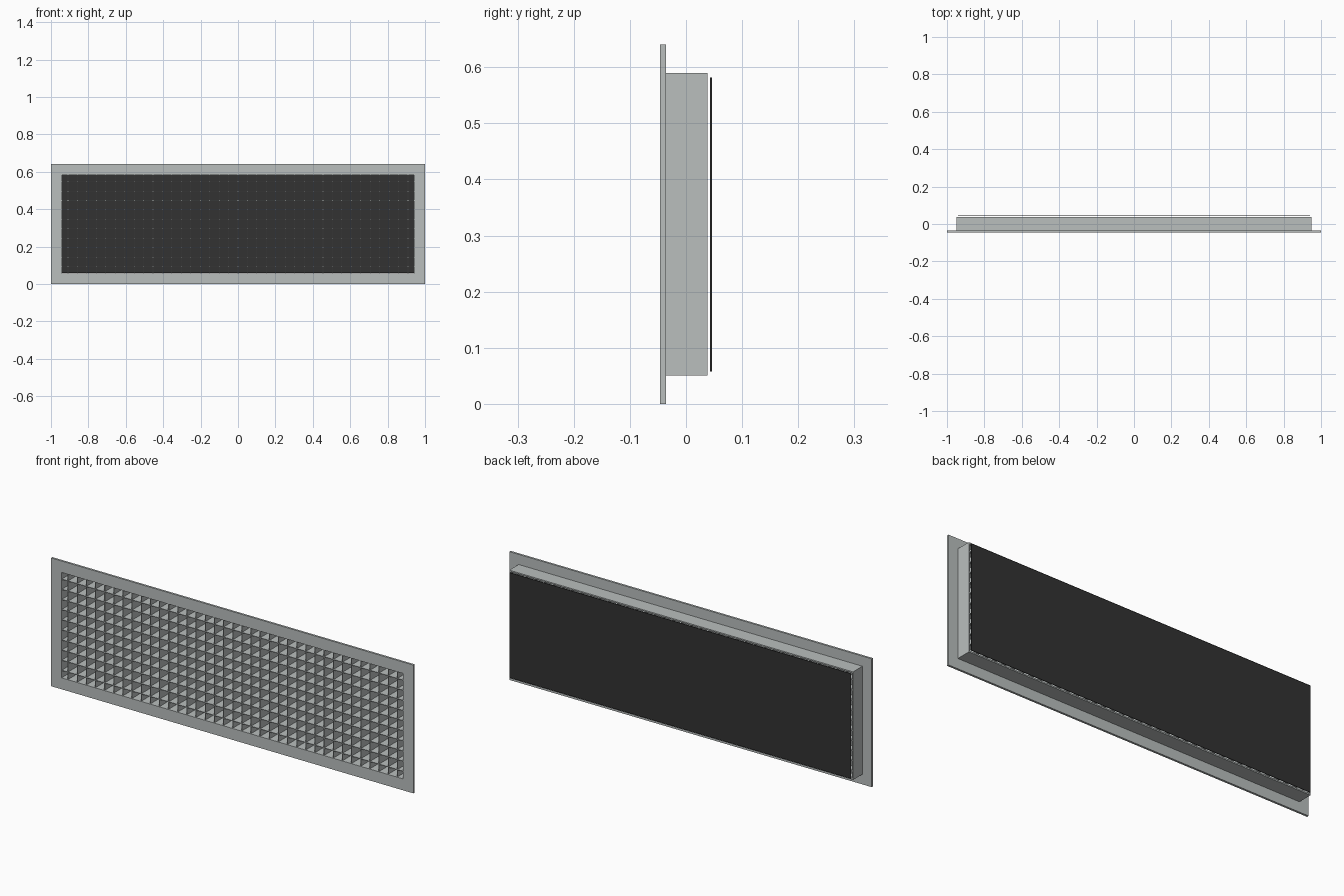
import bpy, bmesh
from mathutils import Matrix

if "Cube" in bpy.data.objects:
    bpy.data.objects.remove(bpy.data.objects["Cube"])

ZC = 0.32                      # height of the grille centre
OPEN_X, OPEN_Z = 0.942, 0.263  # half size of the opening
PITCH, SLAT = 0.0505, 0.003    # core cell spacing and slat thickness


def material(name, rgb):
    m = bpy.data.materials.new(name)
    m.diffuse_color = (*rgb, 1)
    m.use_nodes = True
    m.node_tree.nodes["Principled BSDF"].inputs["Base Color"].default_value = m.diffuse_color
    return m


grey = material("painted_grey", (0.49, 0.52, 0.515))
black = material("matte_black", (0.032, 0.032, 0.032))


def add_box(bm, x0, x1, y0, y1, z0, z1):
    size = Matrix.Diagonal((x1 - x0, y1 - y0, z1 - z0, 1))
    centre = Matrix.Translation(((x0 + x1) / 2, (y0 + y1) / 2, (z0 + z1) / 2))
    bmesh.ops.create_cube(bm, size=1, matrix=centre @ size)


def finish(name, bm, mat):
    bmesh.ops.recalc_face_normals(bm, faces=bm.faces)
    mesh = bpy.data.meshes.new(name)
    bm.to_mesh(mesh)
    bm.free()
    mesh.materials.append(mat)
    bpy.context.collection.objects.link(bpy.data.objects.new(name, mesh))


def frame(name, hx, hz, y0, y1):
    """Rectangular ring around the opening, swept from y0 to y1."""
    bm = bmesh.new()
    corners = ((-1, -1), (1, -1), (1, 1), (-1, 1))
    loops = [[bm.verts.new((sx * w, y, ZC + sz * h)) for sx, sz in corners]
             for w, h, y in ((hx, hz, y0), (hx, hz, y1),
                             (OPEN_X, OPEN_Z, y1), (OPEN_X, OPEN_Z, y0))]
    for k in range(4):
        a, b = loops[k], loops[(k + 1) % 4]
        for i in range(4):
            j = (i + 1) % 4
            bm.faces.new((a[i], a[j], b[j], b[i]))
    finish(name, bm, grey)


# Front flange and the duct collar behind it
frame("front_flange", 1.0, 0.32, -0.046, -0.0355)
frame("duct_collar", 0.949, 0.2695, -0.0355, 0.038)

# Egg-crate core: upright slats, then level slats
Y0, Y1 = -0.043, 0.0375
bm = bmesh.new()
for i in range(-18, 19):
    x = i * PITCH
    add_box(bm, x - SLAT / 2, x + SLAT / 2, Y0, Y1, ZC - OPEN_Z, ZC + OPEN_Z)
finish("upright_slats", bm, grey)

bm = bmesh.new()
for i in range(10):
    z = ZC + (i - 4.5) * PITCH
    add_box(bm, -OPEN_X, OPEN_X, Y0, Y1, z - SLAT / 2, z + SLAT / 2)
finish("level_slats", bm, grey)

# Dark blanking plate floating just behind the collar
bm = bmesh.new()
add_box(bm, -0.942, 0.942, 0.043, 0.046, ZC - 0.262, ZC + 0.262)
finish("back_plate", bm, black)
